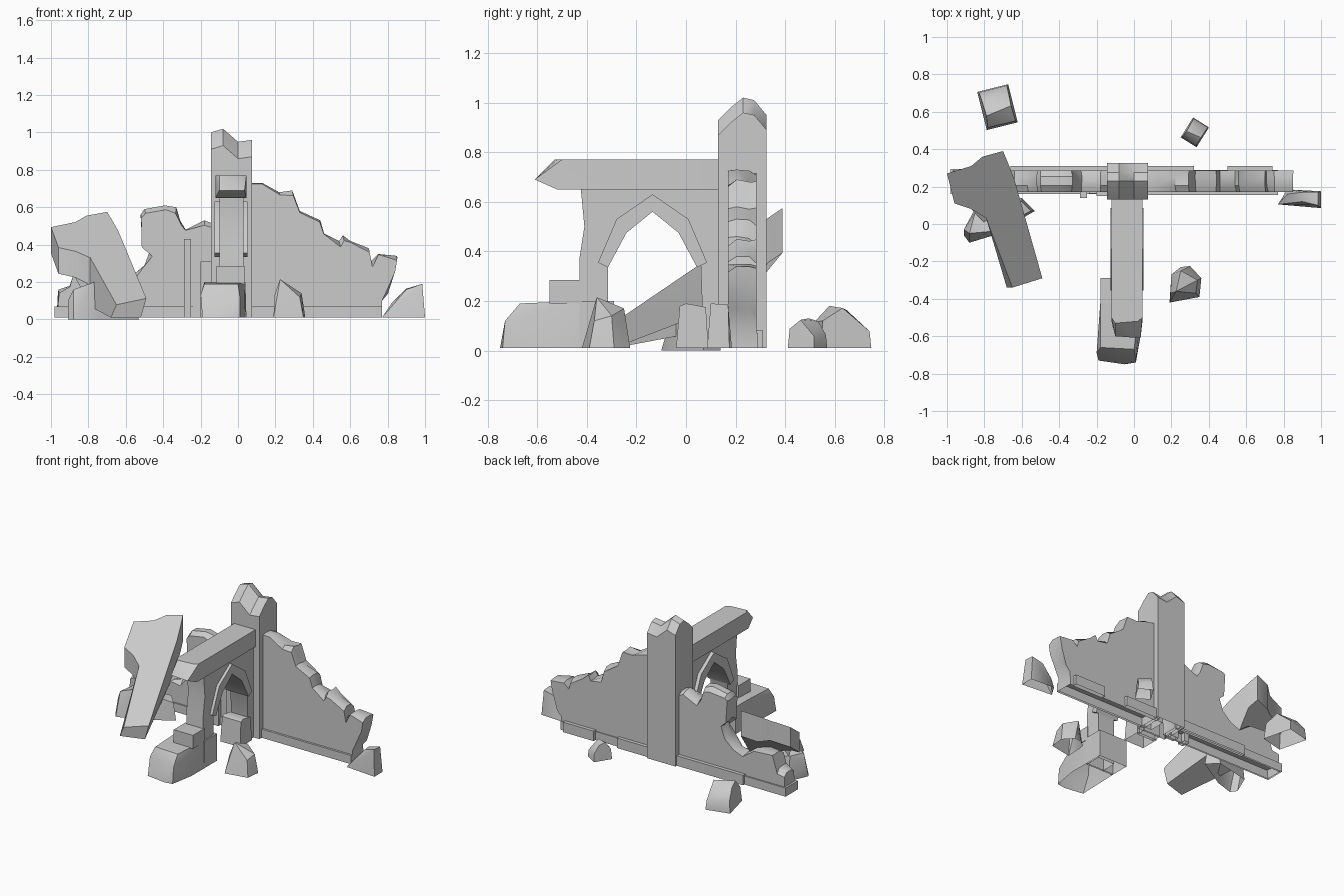
import bpy
import bmesh
import random
from math import radians, sin, cos

random.seed(4)

default_cube = bpy.data.objects.get("Cube")
if default_cube:
    bpy.data.objects.remove(default_cube, do_unlink=True)

# One plain stone colour
STONE = (0.6, 0.6, 0.6, 1.0)
stone = bpy.data.materials.new("grey_stone")
stone.use_nodes = True
stone.diffuse_color = STONE
stone.node_tree.nodes["Principled BSDF"].inputs["Base Color"].default_value = STONE

FLOOR = 0.01


def finish(name, bm, bevel=0.0):
    """Turn a bmesh into a named stone object, open where it meets the floor."""
    bmesh.ops.recalc_face_normals(bm, faces=bm.faces)
    buried = [f for f in bm.faces if all(v.co.z < FLOOR + 0.001 for v in f.verts)]
    bmesh.ops.delete(bm, geom=buried, context="FACES")
    mesh = bpy.data.meshes.new(name)
    bm.to_mesh(mesh)
    bm.free()
    mesh.materials.append(stone)
    obj = bpy.data.objects.new(name, mesh)
    bpy.context.collection.objects.link(obj)
    if bevel:
        mod = obj.modifiers.new("worn_edges", "BEVEL")
        mod.width = bevel
        mod.segments = 1
        mod.limit_method = "ANGLE"
    bpy.ops.object.select_all(action="DESELECT")
    obj.select_set(True)
    bpy.context.view_layer.objects.active = obj
    bpy.ops.object.shade_smooth_by_angle(angle=radians(35))
    return obj


def loft(name, sections, bevel=0.0):
    """Skin matching loops of points and cap both ends."""
    bm = bmesh.new()
    loops = [[bm.verts.new(p) for p in section] for section in sections]
    for a, b in zip(loops, loops[1:]):
        for i in range(len(a)):
            j = (i + 1) % len(a)
            bm.faces.new((a[i], a[j], b[j], b[i]))
    bm.faces.new(loops[0])
    bm.faces.new(loops[-1])
    return finish(name, bm, bevel)


def side_prism(name, outline, x_low, x_high):
    """Extrude an outline drawn in y and z across x."""
    return loft(name, [[(x, y, z) for y, z in outline] for x in (x_low, x_high)])


def block(name, low, high, bevel=0.0):
    """Box given by two opposite corners."""
    (x, y, z), (u, v, w) = low, high
    return loft(name, [[(x, y, h), (u, y, h), (u, v, h), (x, v, h)] for h in (z, w)], bevel)


def hull(name, foot, tops, floor=FLOOR):
    """Angular stone from its outline on the floor and its upper corners."""
    bm = bmesh.new()
    for p in [(x, y, floor) for x, y in foot] + tops:
        bm.verts.new(p)
    result = bmesh.ops.convex_hull(bm, input=bm.verts)
    spare = {v for v in result["geom_interior"] if isinstance(v, bmesh.types.BMVert)}
    bmesh.ops.delete(bm, geom=list(spare), context="VERTS")
    return finish(name, bm)


def rock(name, centre, size, yaw, tops):
    """Rotated stone with a square foot; top corners are fractions of its size."""
    def place(s, t):
        a, u, v = radians(yaw), s * size[0] / 2, t * size[1] / 2
        return (centre[0] + u * cos(a) - v * sin(a), centre[1] + u * sin(a) + v * cos(a))
    foot = [place(s, t) for s in (-1, 1) for t in (-1, 1)]
    return hull(name, foot, [(*place(s, t), FLOOR + h * size[2]) for s, t, h in tops])


def broken_wall(name, outline):
    """Wall slab whose crest is uneven through its thickness."""
    sections = []
    for y, rough in ((0.17, 0.035), (0.205, 0), (0.255, 0.01), (0.285, 0.035)):
        loop = []
        for x, z in outline:
            worn = rough * random.random() if z > 0.12 else 0
            loop.append((x + worn * random.uniform(-0.4, 0.4), y, z - worn))
        sections.append(loop)
    return loft(name, sections)


# Back wall, on both sides of the pillar
broken_wall("tall_wall", [
    (0, FLOOR), (0, 0.73), (0.13, 0.73), (0.22, 0.68), (0.29, 0.69), (0.33, 0.58),
    (0.44, 0.53), (0.46, 0.46), (0.54, 0.42), (0.56, 0.45), (0.6, 0.42), (0.7, 0.38),
    (0.71, 0.31), (0.75, 0.35), (0.85, 0.34), (0.84, 0.26), (0.8, 0.17), (0.77, 0.1),
    (0.77, FLOOR)])
broken_wall("low_wall", [
    (-0.1, FLOOR), (-0.1, 0.5), (-0.18, 0.53), (-0.28, 0.48), (-0.31, 0.53), (-0.33, 0.6),
    (-0.39, 0.61), (-0.5, 0.59), (-0.52, 0.56), (-0.51, 0.41), (-0.47, 0.37), (-0.5, 0.29),
    (-0.57, 0.23), (-0.64, 0.21), (-0.73, 0.27), (-0.87, 0.27), (-0.9, 0.18), (-0.96, 0.16),
    (-0.97, FLOOR)])

# Plinth courses, with broken lengths along the back
block("plinth_right", (0.05, 0.155, FLOOR), (0.77, 0.29, 0.07))
block("plinth_left", (-0.98, 0.16, FLOOR), (-0.12, 0.295, 0.07))
for i, (start, end) in enumerate(((0.05, 0.32), (0.5, 0.74), (-0.66, -0.12))):
    block(f"back_plinth_{i}", (start, 0.28, FLOOR), (end, 0.31, 0.08))

# Small pilasters and loose courses on the front of the low wall
block("pilaster", (-0.29, 0.14, FLOOR), (-0.25, 0.2, 0.43))
block("pilaster_panel", (-0.24, 0.163, 0.07), (-0.2, 0.2, 0.44))
block("corner_course", (-0.2, 0.15, FLOOR), (-0.13, 0.2, 0.31))

# Pillar with a broken top
front_top = ((0.075, 0.96), (0.0, 0.95), (-0.08, 1.02), (-0.145, 1.0))
pillar = []
for y, drop in ((0.13, 0.09), (0.18, 0.04), (0.23, 0), (0.275, 0.01), (0.325, 0.07)):
    pillar.append([(-0.145, y, FLOOR), (0.075, y, FLOOR)]
                  + [(x, y, z - drop) for x, z in front_top])
loft("pillar", pillar)

# Cross wall with its arched opening
side_prism("arch_wall", [
    (-0.43, FLOOR), (-0.43, 0.37), (-0.41, 0.5), (-0.425, 0.66), (0.14, 0.66), (0.14, FLOOR),
    (0.07, FLOOR), (0.06, 0.34), (-0.03, 0.48), (-0.135, 0.57), (-0.24, 0.48),
    (-0.315, 0.34), (-0.315, FLOOR)], -0.1, 0.03)

# Pointed arch moulding, mirrored about its apex
APEX = -0.135
half_outer = [(0.22, 0.355), (0.145, 0.53)]
half_inner = [(0.105, 0.475), (0.18, 0.335)]
moulding = ([(APEX - d, z) for d, z in half_outer] + [(APEX, 0.63)]
            + [(APEX + d, z) for d, z in reversed(half_outer)]
            + [(APEX + d, z) for d, z in reversed(half_inner)] + [(APEX, 0.56)]
            + [(APEX - d, z) for d, z in half_inner])
side_prism("arch_moulding", moulding, -0.125, 0.05)

# Lintel beam with a snapped end
hull("lintel_beam", [], [(x, y, z) for x in (-0.12, 0.045)
                         for y, z in ((0.14, 0.65), (0.14, 0.77), (-0.52, 0.65), (-0.5, 0.77))]
     + [(-0.1, -0.53, 0.77), (0.02, -0.52, 0.77), (-0.1, -0.6, 0.69), (0.035, -0.61, 0.69)])

# Footings of the arch
hull("inner_footing", [(-0.11, -0.04), (0.045, -0.04), (0.045, 0.09), (-0.11, 0.09)],
     [(x, y, z) for x in (-0.105, 0.04) for y, z in ((-0.025, 0.18), (0.0, 0.19), (0.08, 0.175))])
block("outer_footing_cap", (-0.115, -0.55, 0.19), (0.035, -0.42, 0.285))
block("outer_footing", (-0.18, -0.43, FLOOR), (0.04, -0.29, 0.2))
hull("outer_footing_rubble",
     [(-0.19, -0.73), (-0.05, -0.75), (0.01, -0.74), (0.04, -0.57), (0.04, -0.42), (-0.18, -0.42)],
     [(-0.2, -0.69, 0.13), (0.01, -0.73, 0.12), (-0.18, -0.66, 0.19), (0.0, -0.67, 0.19),
      (0.035, -0.42, 0.2), (-0.18, -0.42, 0.2)])

# Fallen column leaning on the low wall, with a thinner flared head
plan = [(-0.65, -0.34), (-0.49, -0.29), (-0.64, 0.24), (-0.675, 0.33), (-0.7, 0.39),
        (-0.81, 0.36), (-0.87, 0.31), (-1.0, 0.27), (-0.96, 0.11), (-0.87, 0.08), (-0.79, 0.03)]
column_top, column_base = [], []
for x, y in plan:
    height = 0.31 + 0.68 * y
    thickness = 0.14 if x < -0.86 else 0.18 if y > 0.25 else 0.26
    undercut = 0.03 if x > -0.66 else 0
    column_top.append((x, y, height))
    column_base.append((x - undercut, y, max(FLOOR, height - thickness)))
loft("leaning_column", [column_top, column_base])

# Loose rocks
blunt_top = [(-0.9, -0.9, 0.6), (0.9, -0.9, 0.65), (-0.8, -0.3, 1), (0.85, -0.1, 0.95),
             (-0.85, 0.4, 0.9), (0.9, 0.95, 0.4), (-0.9, 0.95, 0.45)]
hull("rock_under_column",
     [(-0.91, -0.06), (-0.88, -0.1), (-0.75, -0.06), (-0.53, 0.07), (-0.6, 0.14), (-0.85, 0.08)],
     [(-0.91, -0.03, 0.1), (-0.88, -0.05, 0.16), (-0.85, 0.06, 0.17), (-0.77, -0.04, 0.2),
      (-0.6, 0.12, 0.14), (-0.55, 0.07, 0.12)], 0.0)
rock("rock_behind_left", (-0.73, 0.625), (0.17, 0.21, 0.17), 14, blunt_top)
rock("rock_behind_right", (0.325, 0.49), (0.1, 0.125, 0.12), -32, blunt_top)
hull("rock_front",
     [(0.19, -0.42), (0.2, -0.27), (0.25, -0.23), (0.3, -0.225), (0.36, -0.29), (0.35, -0.39)],
     [(0.195, -0.37, 0.13), (0.225, -0.36, 0.215), (0.25, -0.25, 0.17), (0.34, -0.3, 0.14),
      (0.33, -0.37, 0.12)])
hull("rock_far_right", [(0.77, 0.105), (0.82, 0.185), (1.0, 0.175), (1.0, 0.085)],
     [(0.82, 0.16, 0.085), (0.9, 0.17, 0.165), (0.9, 0.12, 0.16), (0.985, 0.1, 0.19),
      (0.985, 0.17, 0.185)])
